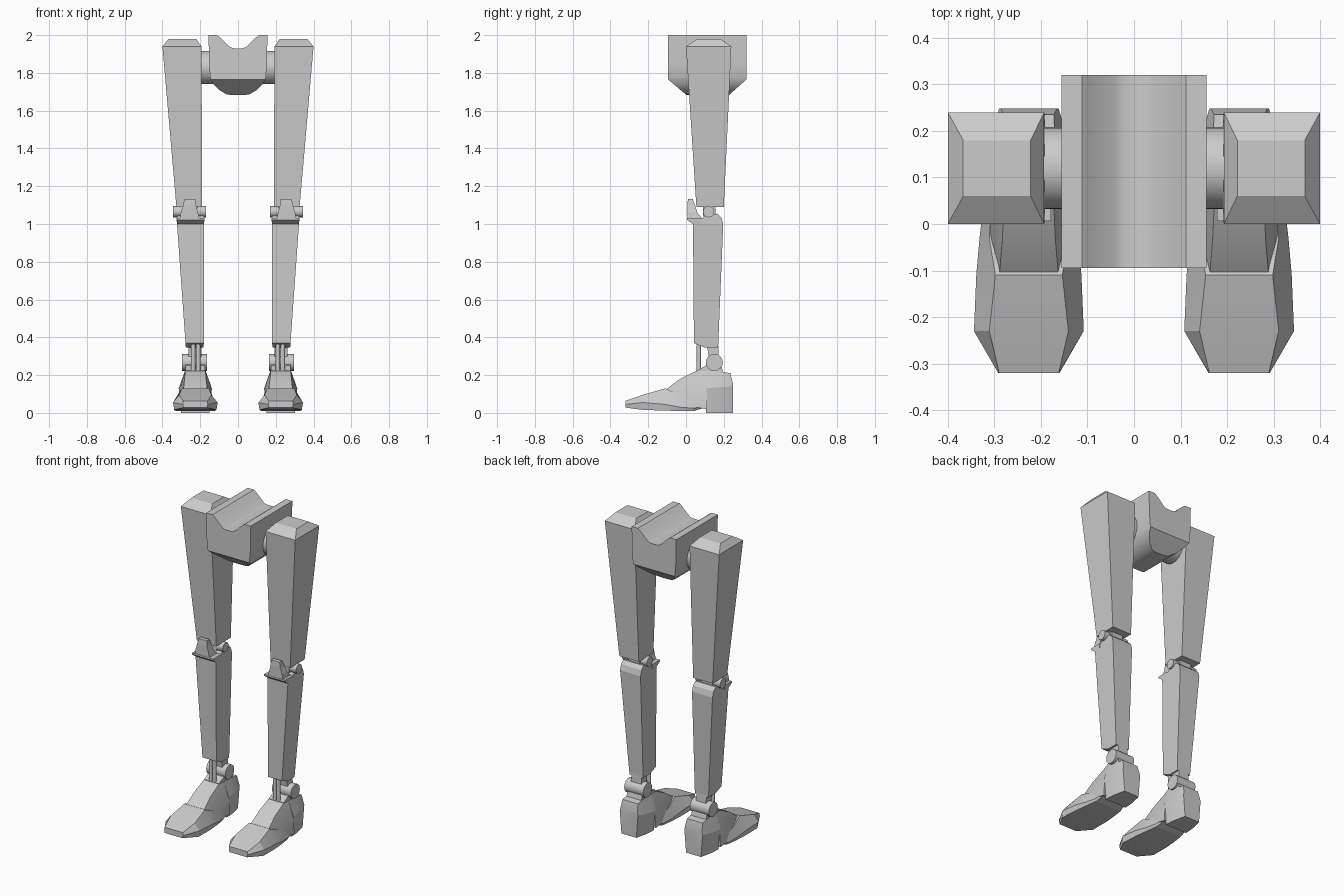
import bpy, bmesh, math
from mathutils import Vector


def finish(bm, name, mirror=True, smooth=None):
    bmesh.ops.recalc_face_normals(bm, faces=bm.faces)
    me = bpy.data.meshes.new(name)
    bm.to_mesh(me)
    bm.free()
    ob = bpy.data.objects.new(name, me)
    bpy.context.collection.objects.link(ob)
    if mirror:
        ob.modifiers.new("mirror", 'MIRROR').use_axis[0] = True
    if smooth:
        bpy.ops.object.select_all(action='DESELECT')
        ob.select_set(True)
        bpy.context.view_layer.objects.active = ob
        bpy.ops.object.shade_smooth_by_angle(angle=math.radians(smooth))
    return ob


def loft_bm(loops):
    bm = bmesh.new()
    rings = [[bm.verts.new(p) for p in loop] for loop in loops]
    n = len(rings[0])
    for a, b in zip(rings, rings[1:]):
        for i in range(n):
            j = (i + 1) % n
            bm.faces.new((a[i], a[j], b[j], b[i]))
    bm.faces.new(rings[0])
    bm.faces.new(rings[-1])
    return bm


def column(name, levels):
    """Tapered box: levels of (z, x0, x1, y0, y1)."""
    return finish(loft_bm([[(a, c, z), (b, c, z), (b, d, z), (a, d, z)]
                           for z, a, b, c, d in levels]), name)


def side_prism(name, profile, x0, x1):
    """Side (y, z) profile extruded across x."""
    return finish(loft_bm([[(x, y, z) for y, z in profile] for x in (x0, x1)]), name)


def pin(name, y, z, r, x0, x1, sides=16, mirror=True):
    """Cylinder along x."""
    loops = []
    for x in (x0, x1):
        loops.append([(x, y + r * math.cos(2 * math.pi * i / sides),
                       z + r * math.sin(2 * math.pi * i / sides)) for i in range(sides)])
    return finish(loft_bm(loops), name, mirror, 40)


def foot_loft(name, sections, cx=0.226):
    """Sections of (y, bottom half, bottom z, side half, side z, top half, top z)."""
    return finish(loft_bm([[(cx - b, y, bz), (cx + b, y, bz), (cx + m, y, mz),
                            (cx + t, y, tz), (cx - t, y, tz), (cx - m, y, mz)]
                           for y, b, bz, m, mz, t, tz in sections]), name, True, 15)


# Pelvis: saddle-topped block with bevelled lower front and back
half = [(0.02, 1.93), (0.04, 1.935), (0.098, 1.99), (0.112, 2.0), (0.156, 2.0), (0.153, 1.85),
        (0.147, 1.775), (0.135, 1.745), (0.10, 1.71), (0.06, 1.686), (0.025, 1.682)]
outline = half + [(-x, z) for x, z in reversed(half)]
bm = loft_bm([[(x, y, z) for x, z in outline] for y in (-0.095, 0.32)])
for co, no in (((0, -0.095, 1.765), (0, -0.08, -0.095)), ((0, 0.32, 1.765), (0, 0.08, -0.09))):
    geom = bm.verts[:] + bm.edges[:] + bm.faces[:]
    bmesh.ops.bisect_plane(bm, geom=geom, plane_co=co, plane_no=Vector(no).normalized(),
                           clear_outer=True)
    bmesh.ops.holes_fill(bm, edges=[e for e in bm.edges if e.is_boundary])
finish(bm, "pelvis", False, 35)

# Hip axle
pin("hip_axle", 0.12, 1.828, 0.088, -0.22, 0.22, 32, False)

# Thighs
column("thigh", [(1.09, 0.19, 0.326, 0.055, 0.20), (1.94, 0.193, 0.40, 0.0, 0.24),
                 (1.98, 0.222, 0.367, 0.06, 0.18)])
column("thigh_knee_lug", [(1.04, 0.215, 0.295, 0.09, 0.155), (1.11, 0.215, 0.295, 0.09, 0.155)])

# Knees
pin("knee_pin", 0.12, 1.065, 0.03, 0.17, 0.343)
column("knee_cap_lip", [(1.0, 0.18, 0.323, 0.035, 0.08), (1.022, 0.178, 0.325, 0.006, 0.08),
                        (1.032, 0.178, 0.325, 0.006, 0.08)])
column("knee_cap", [(1.03, 0.205, 0.308, 0.008, 0.085), (1.06, 0.212, 0.303, 0.008, 0.06),
                    (1.10, 0.222, 0.29, 0.008, 0.048), (1.133, 0.224, 0.284, 0.01, 0.035)])

# Shins
column("shin", [(0.345, 0.182, 0.276, 0.10, 0.17), (0.37, 0.181, 0.278, 0.042, 0.171),
                (1.0, 0.18, 0.323, 0.037, 0.197)])
side_prism("shin_top", [(0.037, 1.0), (0.037, 1.03), (0.09, 1.03), (0.10, 1.045),
                        (0.165, 1.055), (0.187, 1.035), (0.197, 1.0)], 0.18, 0.323)
side_prism("shin_ankle_lug", [(0.105, 0.37), (0.115, 0.33), (0.125, 0.26), (0.175, 0.26),
                              (0.172, 0.33), (0.17, 0.37)], 0.192, 0.262)

# Ankles: pins and front piston rods
pin("ankle_pin", 0.15, 0.267, 0.045, 0.163, 0.296)
for k, x in enumerate((0.211, 0.237)):
    bm = bmesh.new()
    bmesh.ops.create_cone(bm, cap_ends=True, segments=10, radius1=0.012, radius2=0.012, depth=0.2)
    bmesh.ops.translate(bm, verts=bm.verts, vec=(x, 0.068, 0.29))
    finish(bm, "ankle_rod_%d" % (k + 1), True, 40)
side_prism("ankle_block", [(0.06, 0.20), (0.06, 0.225), (0.105, 0.25), (0.12, 0.285), (0.175, 0.285),
                           (0.19, 0.24), (0.20, 0.20)], 0.174, 0.278)

# Feet: toe shell, then instep and heel
foot_loft("toe_shell", [
    (-0.32, 0.062, 0.028, 0.066, 0.045, 0.064, 0.064),
    (-0.23, 0.112, 0.016, 0.118, 0.055, 0.085, 0.095),
    (-0.11, 0.108, 0.012, 0.113, 0.045, 0.072, 0.13),
    (-0.03, 0.10, 0.01, 0.106, 0.03, 0.085, 0.095),
    (0.04, 0.09, 0.01, 0.098, 0.025, 0.085, 0.07),
    (0.10, 0.08, 0.028, 0.088, 0.035, 0.075, 0.06)])
foot_loft("instep", [
    (-0.105, 0.066, 0.09, 0.067, 0.105, 0.063, 0.125),
    (-0.035, 0.086, 0.05, 0.082, 0.09, 0.057, 0.178),
    (0.055, 0.095, 0.03, 0.085, 0.11, 0.053, 0.222),
    (0.11, 0.092, 0.02, 0.085, 0.13, 0.055, 0.222)])
foot_loft("heel", [
    (0.105, 0.075, 0.0, 0.088, 0.13, 0.055, 0.222),
    (0.17, 0.070, 0.0, 0.083, 0.135, 0.056, 0.22),
    (0.235, 0.056, 0.0, 0.068, 0.14, 0.054, 0.21),
    (0.248, 0.052, 0.0, 0.064, 0.145, 0.06, 0.155)])
